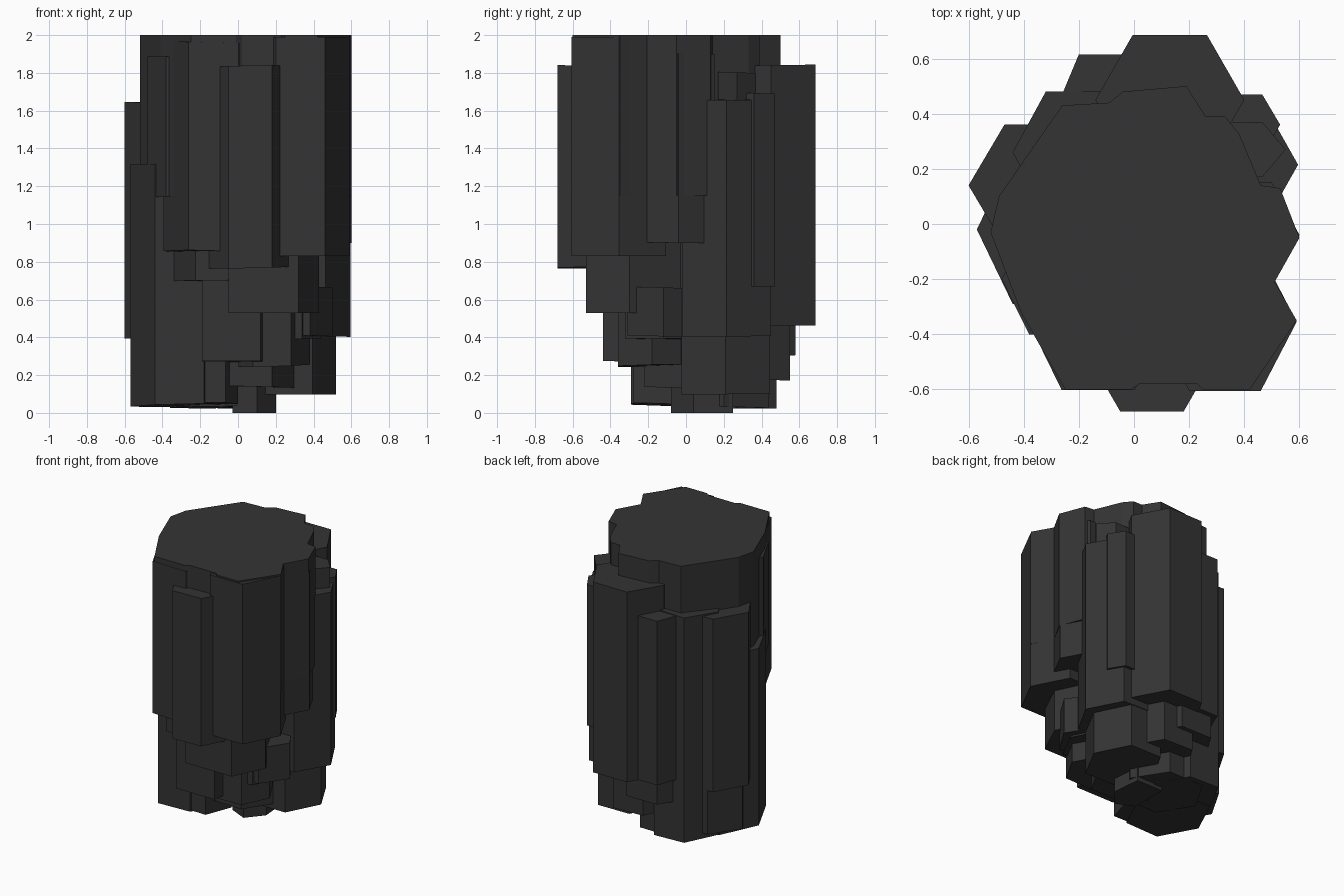
import bpy, bmesh, math, random
from mathutils import Vector

random.seed(4)
if "Cube" in bpy.data.objects:
    bpy.data.objects.remove(bpy.data.objects["Cube"])

# Dark stone, one colour for every column
stone = bpy.data.materials.new("dark_stone")
stone.use_nodes = True
stone.diffuse_color = (0.034, 0.034, 0.034, 1)
bsdf = stone.node_tree.nodes["Principled BSDF"]
bsdf.inputs["Base Color"].default_value = stone.diffuse_color
bsdf.inputs["Roughness"].default_value = 0.9


def prism(name, outline, bottom, top, tilt=0.0):
    """Upright prism whose ends are broken off at a slight slant."""
    bm = bmesh.new()
    middle = sum((Vector(p) for p in outline), Vector((0, 0))) / len(outline)
    rings = []
    for height in (bottom, top):
        slant = Vector((random.uniform(-tilt, tilt), random.uniform(-tilt, tilt)))
        rings.append([bm.verts.new((x, y, height + slant.dot(Vector((x, y)) - middle)))
                      for x, y in outline])
    low, high = rings
    bm.faces.new(low[::-1])
    bm.faces.new(high)
    count = len(outline)
    for i in range(count):
        j = (i + 1) % count
        bm.faces.new((low[i], low[j], high[j], high[i]))
    mesh = bpy.data.meshes.new(name)
    bm.to_mesh(mesh)
    bm.free()
    mesh.materials.append(stone)
    obj = bpy.data.objects.new(name, mesh)
    bpy.context.collection.objects.link(obj)


def column(name, x, y, rx, ry, bottom, top, tilt=0.03):
    """Six-sided column: points to the sides, flats to front and back."""
    outline = []
    for i in range(6):
        a = i * math.pi / 3
        outline.append((x + rx * math.cos(a), y + ry * math.sin(a) / math.sin(math.pi / 3)))
    prism(name, outline, bottom, top, tilt)


# Upper mass with the level cap
cap = [(-.25, -.6), (-.01, -.6), (.02, -.58), (.23, -.58), (.25, -.6), (.42, -.6),
       (.59, -.35), (.51, -.21), (.6, -.05), (.53, .13), (.46, .14), (.38, .33),
       (.33, .39), (.26, .39), (.19, .5), (-.04, .48), (-.09, .44), (-.26, .43),
       (-.4, .23), (-.49, .1), (-.52, -.03), (-.41, -.32)]
prism("upper_mass", cap, 1.15, 2)
column("inner_core", 0, .08, .36, .3, .14, 1.4)

# Front columns
column("front_right_column", .33, -.355, .26, .25, .83, 1.99, 0)
column("front_left_column", -.13, -.33, .265, .272, .85, 1.97, .04)
column("front_narrow_column", .065, -.48, .23, .2, .77, 1.835)
prism("front_ledge", [(-.05, -.53), (.32, -.53), (.43, -.3), (.3, -.03), (-.05, -.03)], .53, .95)
column("front_left_ledge", -.1, -.27, .25, .23, .7, .95, .01)
prism("front_lower_block", [(-.19, -.44), (.12, -.44), (.15, -.2), (.12, .04), (-.19, .04)],
      .27, .75, .03)
column("front_lower_side_block", .18, -.18, .2, .18, .25, .6)
column("front_lower_rear_block", .24, -.12, .2, .2, .39, .6)

# Columns on the +x side
column("side_upper_column", .4, -.04, .2, .19, .9, 1.9, .06)
column("side_middle_block", .26, -.12, .24, .19, .41, .66)
column("side_main_column", .33, .215, .265, .235, .41, 1.66)
column("side_slim_column", .4, .36, .13, .11, .67, 1.69)
column("side_small_block", .38, .27, .17, .1, 1.54, 1.8, .06)
column("side_base_column", .27, .21, .25, .235, .1, .6, .02)

# Columns on the -x side
column("side_low_column", -.31, -.02, .26, .27, .04, 1.31)
column("side_front_column", -.28, -.2, .2, .2, 1.15, 1.88, .06)
column("side_rear_column", -.34, .14, .26, .22, .39, 1.64)
column("side_rear_base", -.3, .14, .25, .22, .07, .5)
column("side_rear_tall_column", -.2, .26, .24, .22, .03, 1.66)

# Back columns
column("back_main_column", .13, .45, .27, .235, .46, 1.84, .02)
column("back_slim_column", -.11, .4, .18, .215, .47, 1.66)
column("back_lower_block", -.05, .36, .25, .22, .3, .7)
column("back_lower_step", .08, .34, .24, .21, .18, .6)

# Lowest broken stubs
prism("base_stub", [(.1, -.08), (.2, .04), (.18, .25), (-.03, .25), (-.03, -.02)], 0, .6)
column("base_front_stub", -.13, -.08, .13, .2, .05, .4)
column("base_rear_stub", -.08, .2, .28, .24, .03, .5)
